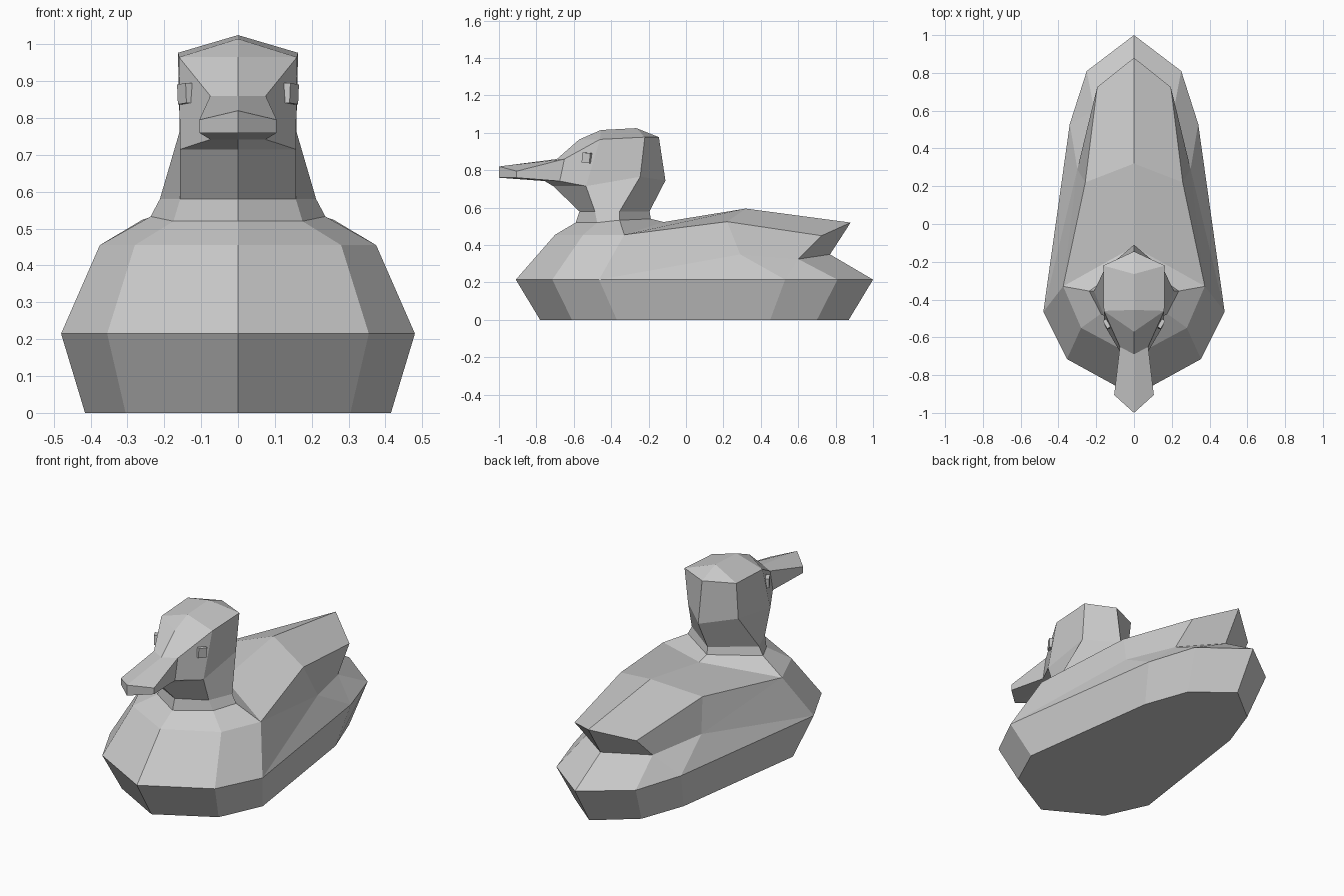
import bpy
import bmesh
from math import radians
from mathutils import Matrix, Vector

cube = bpy.data.objects.get("Cube")
if cube:
    bpy.data.objects.remove(cube)

grey = bpy.data.materials.new("plain_grey")
grey.use_nodes = True
colour = (0.6, 0.6, 0.6, 1)
grey.diffuse_color = colour
grey.node_tree.nodes["Principled BSDF"].inputs["Base Color"].default_value = colour


def add_object(name, bm):
    """Turn one half into a mirrored, flat-shaded object."""
    mesh = bpy.data.meshes.new(name)
    bm.to_mesh(mesh)
    bm.free()
    mesh.materials.append(grey)
    obj = bpy.data.objects.new(name, mesh)
    bpy.context.collection.objects.link(obj)
    mirror = obj.modifiers.new("mirror_sides", 'MIRROR')
    mirror.use_axis = (True, False, False)
    mirror.use_clip = True
    return obj


def level(height, *outline):
    """Half outline at one height."""
    return [(x, y, height) for x, y in outline]


def loft(bm, lower, upper):
    """Bridge two chains; repeated points make triangles."""
    for i in range(len(lower) - 1):
        corners = (lower[i], lower[i + 1], upper[i + 1], upper[i])
        fill(bm, list(dict.fromkeys(corners)))


def fill(bm, points):
    bm.faces.new([bm.verts.new(p) for p in points])


def lofted_part(name, strips, caps=()):
    bm = bmesh.new()
    for lower, upper in strips:
        loft(bm, lower, upper)
    for cap in caps:
        fill(bm, cap)
    bmesh.ops.remove_doubles(bm, verts=bm.verts, dist=0.0005)
    return add_object(name, bm)


# Hull outlines, front to back
base = level(0, (0, -.78), (.305, -.61), (.415, -.37), (.3, .45), (.21, .7), (0, .87))
rail = level(.215, (0, -.91), (.355, -.715), (.48, -.465), (.34, .53), (.25, .81), (0, 1))
lofted_part("hull", [(base, rail)], [base[::-1]])

# Chest, folded wings and raised tail
shoulder = level(.455, (0, -.7), (.28, -.55), (.375, -.33))
wing_root = shoulder[-1]
back_start, back_peak = (0, -.12, .523), (0, .32, .595)
wing_top, wing_tip = (.258, .22, .525), (.195, .725, .45)
flank, wing_notch = (.3, .29, .35), (.21, .6, .325)
tail_top, tail_notch = (0, .88, .52), (0, .77, .35)
collar = [(0, -.59, .52), (.175, -.475, .52), (.237, -.355, .533), (0, -.188, .54)]

chest_rail, side_rail = rail[:3], rail[2:]
widest, rear, corner, stern = side_rail
lofted_part("chest", [
    (chest_rail, shoulder),
    (shoulder + [back_start], collar),
])
lofted_part("flanks", [
    ([widest, widest, rear, rear, corner, stern],
     [wing_root, flank, flank, wing_notch, wing_notch, tail_notch]),
])
lofted_part("wings_and_tail", [
    ([wing_root, flank, wing_notch, tail_notch],
     [wing_root, wing_top, wing_tip, tail_top]),
    ([wing_root, wing_top, wing_tip], [back_start, back_peak, tail_top]),
])

# Neck rings and head
neck = level(.58, (0, -.57), (.157, -.487), (.212, -.355), (0, -.195))
jaw = [(0, -.71, .715), (.157, -.535, .715), (.158, -.245, .765), (0, -.11, .745)]
crown = [(0, -.57, .965), (.16, -.46, .965), (.163, -.22, .977), (0, -.145, .977)]
top_front, top_back = (0, -.455, 1.015), (0, -.265, 1.025)
beak_top = level(.86, (0, -.69), (.075, -.65))
beak_under = level(.742, (0, -.755), (.075, -.675))
lofted_part("neck", [(collar, neck), (neck, jaw)])
lofted_part("head", [
    (jaw[1:], crown[1:]),
    (crown, [top_front, top_front, top_back, top_back]),
    ([beak_under[1], jaw[1]], [beak_top[1], crown[1]]),
    (beak_top, crown[:2]),
    (jaw[:2], beak_under),
])

# Beak, flaring towards a pointed tip
tip_top = [(0, -1, .82), (.105, -.905, .795)]
tip_under = level(.76, (0, -1), (.105, -.905))
lofted_part("beak", [
    (tip_top, beak_top),
    ([tip_under[1], beak_under[1]], [tip_top[1], beak_top[1]]),
    (beak_under, tip_under),
    (tip_under, tip_top),
])

# Eyes, small plates lying on the cheeks
eye = bmesh.new()
place = (Matrix.Translation(Vector((.143, -.53, .866)))
         @ Matrix.Rotation(radians(-29), 4, 'Z')
         @ Matrix.Rotation(radians(-5), 4, 'X')
         @ Matrix.Diagonal((.022, .048, .054, 1)))
bmesh.ops.create_cube(eye, size=1, matrix=place)
add_object("eyes", eye)
